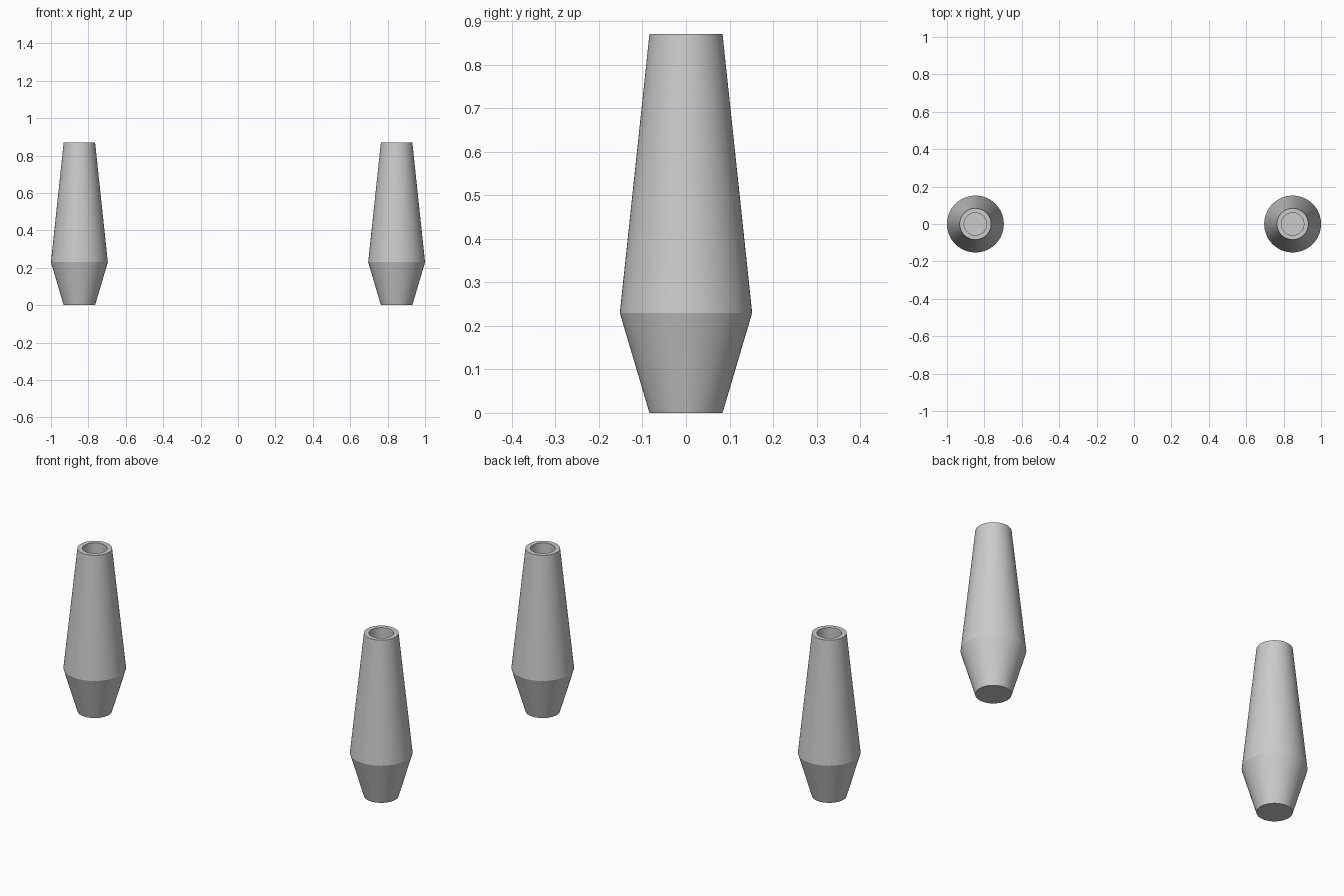
import bpy, bmesh
from math import cos, sin, pi, radians

if "Cube" in bpy.data.objects:
    bpy.data.objects.remove(bpy.data.objects["Cube"])

SIDES = 64
# Profile (radius, height): outer wall, rim, then down the inner bore
PROFILE = [(0.084, 0.0), (0.152, 0.23), (0.084, 0.87), (0.060, 0.87), (0.060, 0.03)]


def make_vase(name, x):
    bm = bmesh.new()
    rings = [[bm.verts.new((r * cos(2 * pi * i / SIDES), r * sin(2 * pi * i / SIDES), z))
              for i in range(SIDES)] for r, z in PROFILE]
    for a, b in zip(rings, rings[1:]):
        for i in range(SIDES):
            j = (i + 1) % SIDES
            bm.faces.new((a[i], a[j], b[j], b[i]))
    # Base and inner floor
    bm.faces.new(rings[0][::-1])
    bm.faces.new(rings[-1])
    mesh = bpy.data.meshes.new(name)
    bm.to_mesh(mesh)
    bm.free()
    obj = bpy.data.objects.new(name, mesh)
    obj.location.x = x
    bpy.context.collection.objects.link(obj)
    # Smooth walls, crisp shoulder and rim
    bpy.ops.object.select_all(action='DESELECT')
    obj.select_set(True)
    bpy.context.view_layer.objects.active = obj
    bpy.ops.object.shade_smooth_by_angle(angle=radians(20))


# Matching pair of vases
make_vase("left_vase", -0.848)
make_vase("right_vase", 0.848)
